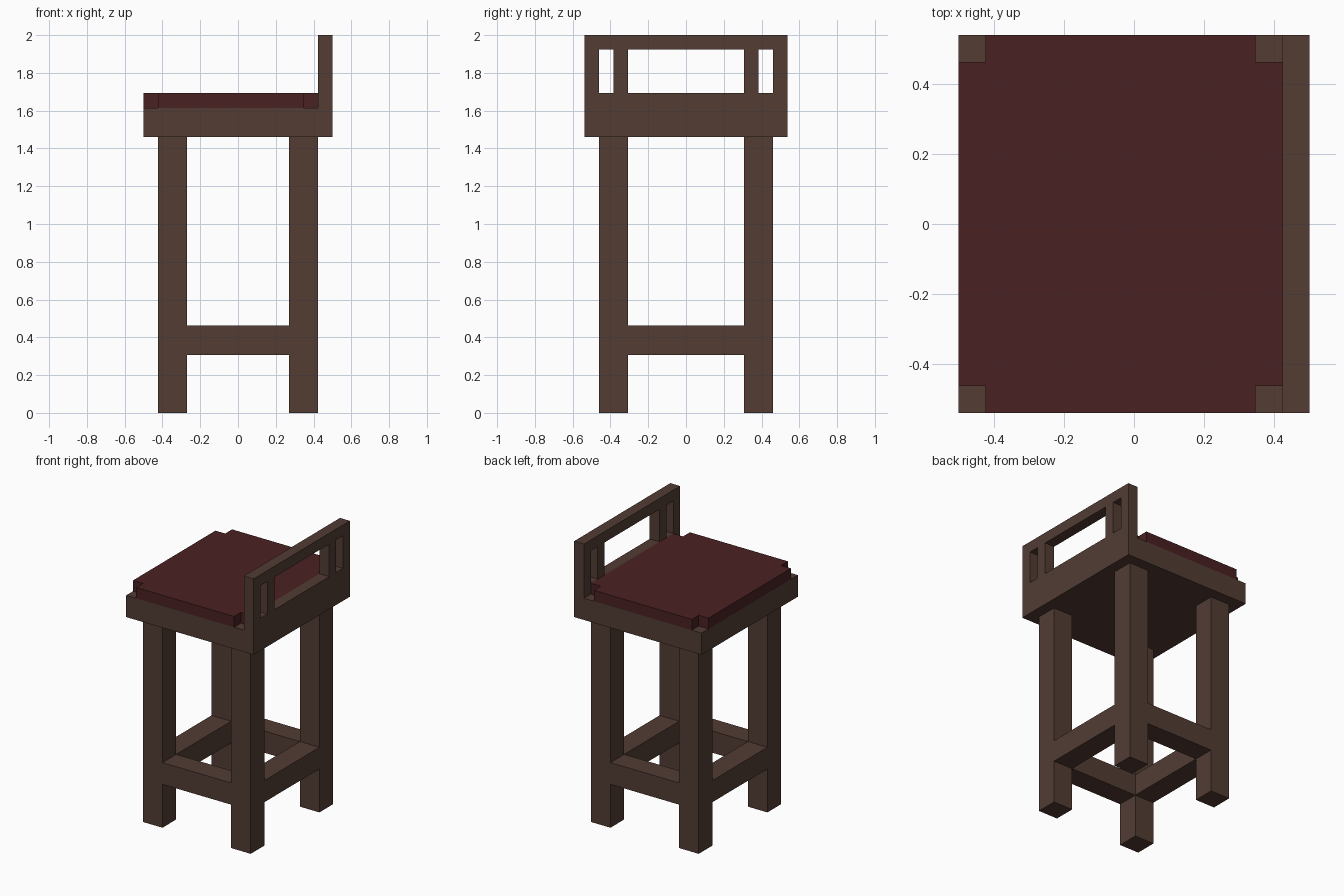
import bpy, bmesh

if "Cube" in bpy.data.objects:
    bpy.data.objects.remove(bpy.data.objects["Cube"])

U = 2 / 26  # the stool sits on a grid of 26 units in height


def material(name, color):
    m = bpy.data.materials.new(name)
    m.diffuse_color = (*color, 1)
    m.use_nodes = True
    m.node_tree.nodes["Principled BSDF"].inputs["Base Color"].default_value = m.diffuse_color
    return m


wood = material("dark_wood", (0.084, 0.045, 0.034))
fabric = material("dark_red_fabric", (0.068, 0.015, 0.016))


def prism(name, points, low, high, mat, axis="z"):
    """Extrude a flat outline, given in grid units, along z or x."""
    bm = bmesh.new()

    def place(a, b, h):
        return (a * U, b * U, h * U) if axis == "z" else (h * U, a * U, b * U)

    face = bm.faces.new([bm.verts.new(place(a, b, low)) for a, b in points])
    ext = bmesh.ops.extrude_face_region(bm, geom=[face])
    top = [v for v in ext["geom"] if isinstance(v, bmesh.types.BMVert)]
    step = (0, 0, (high - low) * U) if axis == "z" else ((high - low) * U, 0, 0)
    bmesh.ops.translate(bm, verts=top, vec=step)
    bmesh.ops.recalc_face_normals(bm, faces=bm.faces)
    mesh = bpy.data.meshes.new(name)
    bm.to_mesh(mesh)
    bm.free()
    mesh.materials.append(mat)
    obj = bpy.data.objects.new(name, mesh)
    bpy.context.collection.objects.link(obj)
    return obj


def box(name, x0, x1, y0, y1, z0, z1, mat=wood):
    return prism(name, [(x0, y0), (x1, y0), (x1, y1), (x0, y1)], z0, z1, mat)


# Legs
for sx, xn in ((-1, "left"), (1, "right")):
    for sy, yn in ((-1, "front"), (1, "back")):
        cx, cy = sx * 4.5, sy * 5
        box(f"{yn}_{xn}_leg", cx - 1, cx + 1, cy - 1, cy + 1, 0, 19)

# Foot rails between the legs
for s, xn, yn in ((-1, "left", "front"), (1, "right", "back")):
    box(f"{yn}_foot_rail", -3.5, 3.5, s * 5 - 1, s * 5 + 1, 4, 6)
    box(f"{xn}_foot_rail", s * 4.5 - 1, s * 4.5 + 1, -4, 4, 4, 6)

# Seat board
box("seat", -6.5, 6.5, -7, 7, 19, 21)

# Cushion with notched corners
prism("cushion", [(-6.5, -6), (-5.5, -6), (-5.5, -7), (4.5, -7), (4.5, -6), (5.5, -6),
                  (5.5, 6), (4.5, 6), (4.5, 7), (-5.5, 7), (-5.5, 6), (-6.5, 6)],
      21, 22, fabric)

# Backrest: bottom rail, top rail, outer posts and inner slats
box("backrest_bottom_rail", 5.5, 6.5, -7, 7, 21, 22)
box("backrest_top_rail", 5.5, 6.5, -7, 7, 25, 26)
for s, n in ((-1, "front"), (1, "back")):
    box(f"{n}_backrest_post", 5.5, 6.5, s * 6.5 - 0.5, s * 6.5 + 0.5, 22, 25)
    box(f"{n}_backrest_slat", 5.5, 6.5, s * 4.5 - 0.5, s * 4.5 + 0.5, 22, 25)
